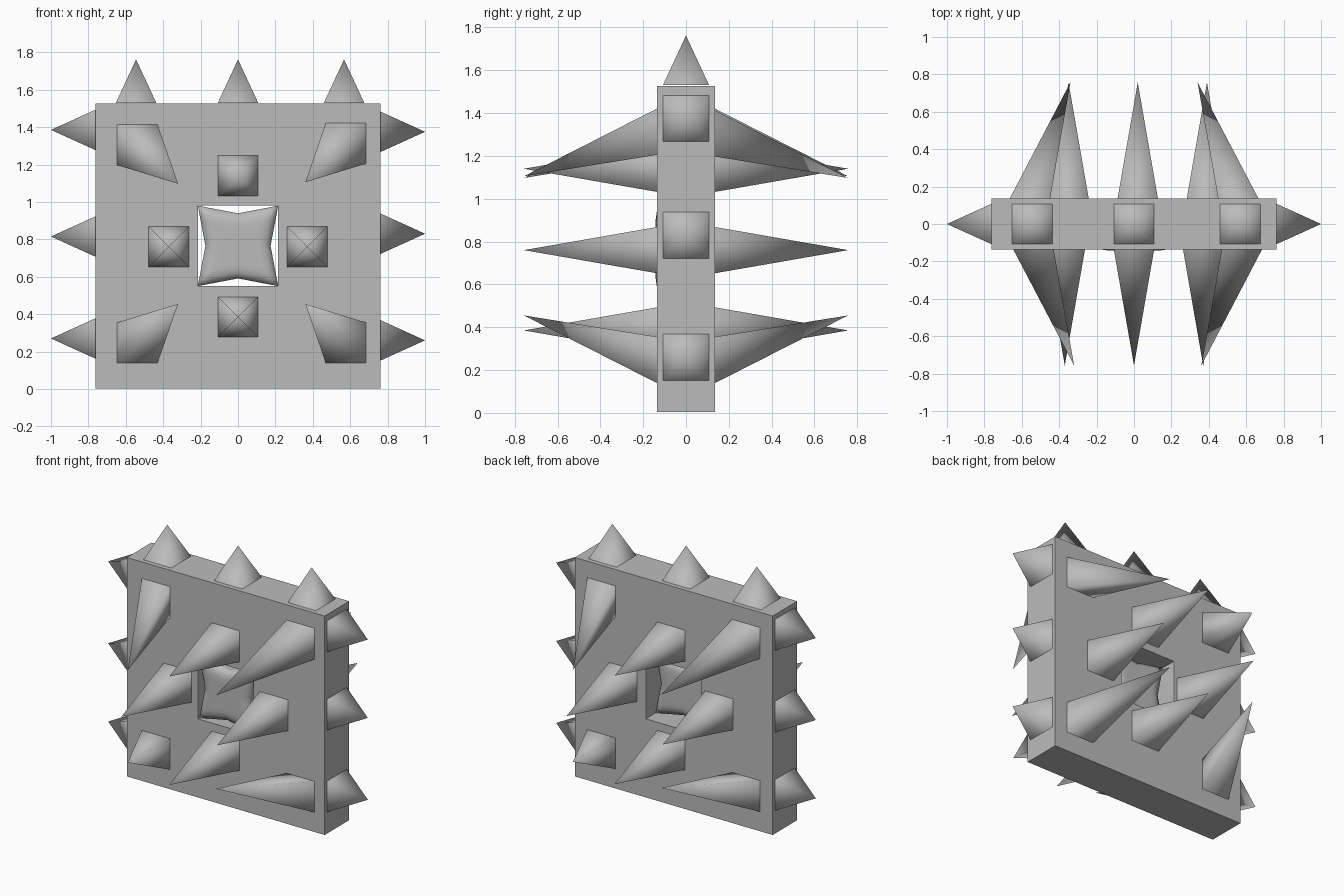
import bpy, bmesh
from mathutils import Vector

if "Cube" in bpy.data.objects:
    bpy.data.objects.remove(bpy.data.objects["Cube"], do_unlink=True)

GREY = (0.5, 0.5, 0.5, 1)
grey = bpy.data.materials.new("stone grey")
grey.use_nodes = True
grey.diffuse_color = GREY
grey.node_tree.nodes["Principled BSDF"].inputs["Base Color"].default_value = GREY

HALF, THICK, MID = 0.762, 0.135, 0.765   # slab half width, half depth, centre height
HOLE = 0.215
SPIKE = 0.108                            # half width of every spike base


def finish(name, bm, smooth):
    bmesh.ops.recalc_face_normals(bm, faces=bm.faces)
    for f in bm.faces:
        f.smooth = smooth
    mesh = bpy.data.meshes.new(name)
    bm.to_mesh(mesh)
    bm.free()
    mesh.materials.append(grey)
    ob = bpy.data.objects.new(name, mesh)
    bpy.context.collection.objects.link(ob)
    return ob


def spike(name, base, tip, axis):
    """Open square pyramid whose base lies across the given axis."""
    bm = bmesh.new()
    u, v = [Vector([float(i == k) for i in range(3)]) for k in range(3) if k != axis]
    if (u.cross(v)).dot(Vector(tip) - Vector(base)) < 0:
        u, v = v, u
    ring = [bm.verts.new(Vector(base) + SPIKE * (a * u + b * v))
            for a, b in ((-1, -1), (1, -1), (1, 1), (-1, 1))]
    top = bm.verts.new(tip)
    for i in range(4):
        bm.faces.new((ring[i], ring[(i + 1) % 4], top))
    finish(name, bm, True)


# Square slab with a square opening right through it
bm = bmesh.new()
corners = ((-1, -1), (1, -1), (1, 1), (-1, 1))
loops = [[bm.verts.new((a * s, y, MID + b * s)) for a, b in corners]
         for s, y in ((HALF, -THICK), (HALF, THICK), (HOLE, THICK), (HOLE, -THICK))]
for k in range(4):
    p, q = loops[k], loops[(k + 1) % 4]
    for i in range(4):
        j = (i + 1) % 4
        bm.faces.new((p[i], p[j], q[j], q[i]))
finish("slab", bm, False)

# Cushion with pinched sides, filling the opening
bm = bmesh.new()
bmesh.ops.create_cube(bm, size=2)
bmesh.ops.subdivide_edges(bm, edges=bm.edges[:], cuts=11, use_grid_fill=True)
for vert in bm.verts:
    u, w, v = vert.co
    x = u * HOLE * (1 - 0.19 * (1 - abs(v)))
    z = v * HOLE * (1 - 0.19 * (1 - abs(u)))
    rim = max(abs(u), abs(v))
    bulge = 1 - max(0, (rim - 0.7) / 0.3) ** 2
    y = -0.045 + w * (0.07 + 0.027 * bulge)
    vert.co = (x, y, MID + z)
finish("cushion", bm, True)

# Spikes along the two sides and the top
for name, side, heights in (("left", 1, (0.26, 0.83, 1.375)),
                            ("right", -1, (0.27, 0.815, 1.385))):
    for n, z in enumerate(heights, 1):
        spike(f"{name}_spike_{n}", (side * HALF, 0, z), (side, 0, z), 0)
for n, x in enumerate((-0.545, 0, 0.567), 1):
    spike(f"top_spike_{n}", (x, 0, 1.53), (x, 0, 1.762), 2)

# Long spikes: four straight around the opening, four leaning in from the corners
layout = [((0, 1.14), (0, 1.14)), ((0, 0.385), (0, 0.385)),
          ((-0.37, 0.76), (-0.37, 0.76)), ((0.37, 0.76), (0.37, 0.76)),
          ((-0.538, 1.305), (-0.32, 1.097)), ((0.577, 1.313), (0.36, 1.105)),
          ((-0.538, 0.247), (-0.32, 0.455)), ((0.577, 0.247), (0.36, 0.455))]
for n, ((bx, bz), (tx, tz)) in enumerate(layout, 1):
    spike(f"front_spike_{n}", (bx, -THICK, bz), (tx, -0.757, tz), 1)
    spike(f"back_spike_{n}", (0.02 - bx, THICK, bz), (0.02 - tx, 0.757, tz), 1)
